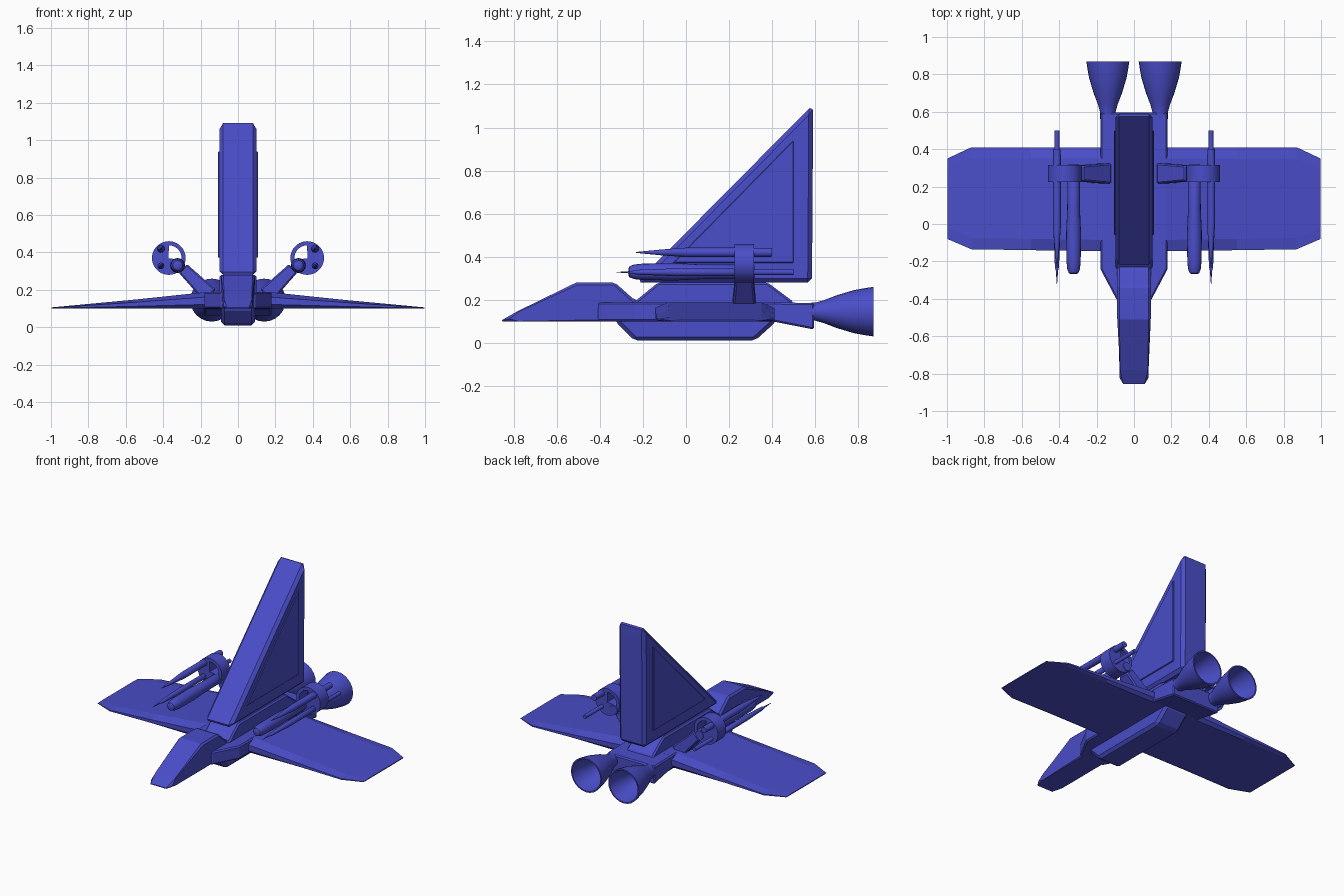
import bpy, bmesh, math
from mathutils import Vector

if "Cube" in bpy.data.objects:
    bpy.data.objects.remove(bpy.data.objects["Cube"])

blue = bpy.data.materials.new("hull blue")
blue.diffuse_color = (0.068, 0.075, 0.58, 1)
blue.use_nodes = True
blue.node_tree.nodes["Principled BSDF"].inputs["Base Color"].default_value = blue.diffuse_color


def finish(name, bm, bevel=0.0, smooth=False):
    bmesh.ops.recalc_face_normals(bm, faces=bm.faces)
    me = bpy.data.meshes.new(name)
    bm.to_mesh(me)
    bm.free()
    me.materials.append(blue)
    ob = bpy.data.objects.new(name, me)
    bpy.context.collection.objects.link(ob)
    if bevel:
        mod = ob.modifiers.new("bevel", "BEVEL")
        mod.width = bevel
        mod.segments = 1
        mod.limit_method = "ANGLE"
    if smooth:
        bpy.context.view_layer.objects.active = ob
        ob.select_set(True)
        bpy.ops.object.shade_smooth_by_angle(angle=math.radians(35))
        ob.select_set(False)
    return ob


def loft(name, rings, closed=False, **kw):
    """Skin rings of equal length; cap the ends unless the loop is closed."""
    bm = bmesh.new()
    vs = [[bm.verts.new(p) for p in r] for r in rings]
    n = len(vs[0])
    pairs = list(zip(vs, vs[1:])) + ([(vs[-1], vs[0])] if closed else [])
    for a, b in pairs:
        for i in range(n):
            bm.faces.new((a[i], a[(i + 1) % n], b[(i + 1) % n], b[i]))
    if not closed:
        bm.faces.new(vs[0])
        bm.faces.new(vs[-1])
    return finish(name, bm, **kw)


def side_prism(name, pts, hw, bevel=0.0):
    """Side profile of (y, z) points widened across x; hw may vary per point."""
    hw = hw if isinstance(hw, list) else [hw] * len(pts)
    return loft(name, [[(s * w, y, z) for (y, z), w in zip(pts, hw)]
                       for s in (-1, 1)], bevel=bevel)


def turned(name, x, z, prof, n=16):
    """Solid turned around an axis along y, profile of (y, radius)."""
    ang = [2 * math.pi * i / n for i in range(n)]
    return loft(name, [[(x + r * math.cos(a), y, z + r * math.sin(a)) for a in ang]
                       for y, r in prof], smooth=True)


# nose with sloping canopy
side_prism("nose", [(-.865, .10), (-.78, .148), (-.51, .28), (-.33, .28),
                    (-.24, .20), (-.15, .19), (-.15, .10), (-.78, .10)],
           [.068, .086, .09, .09, .09, .09, .09, .09], .012)

# body: mid slab, belly, spine and tail
outline = [(.09, -.41), (.18, -.24), (.18, .42), (-.18, .42), (-.18, -.24), (-.09, -.41)]
loft("mid_body", [[(x, y, z) for x, y in outline] for z in (.10, .188)], bevel=.008)
side_prism("belly", [(-.33, .10), (-.24, .01), (.32, .01), (.42, .10), (.42, .14), (-.33, .14)],
           .09, .018)
side_prism("spine", [(-.25, .17), (-.24, .19), (-.13, .28), (.38, .28), (.5, .19), (.5, .17)],
           .10, .012)
side_prism("tail_block", [(.40, .10), (.595, .062), (.595, .185), (.40, .188)], .18, .008)

# tall fin with raised triangular side panels
side_prism("fin", [(-.23, .28), (.588, 1.105), (.59, 1.02), (.585, .28)], .10, .02)
for s, side in ((1, "right"), (-1, "left")):
    tri = [(-.06, .372), (.50, .372), (.50, .942)]
    loft("fin_panel_" + side, [[(s * x, y, z) for y, z in tri] for x in (.09, .107)], bevel=.003)

for s, side in ((1, "right"), (-1, "left")):
    # wing sections from root to tip: x, front y, rear y, top z
    rings = []
    for x, f, r, t in ((.17, -.145, .41, .188), (.55, -.14, .41, .148),
                       (.87, -.135, .41, .118), (.998, -.08, .35, .106)):
        h = t - .10
        rings.append([(s * x, f + .02, .10), (s * x, f, .10 + .25 * h),
                      (s * x, f, .10 + .7 * h), (s * x, f + .06, t),
                      (s * x, r - .06, t), (s * x, r, .10 + .7 * h),
                      (s * x, r, .10 + .25 * h), (s * x, r - .02, .10)])
    loft("wing_" + side, rings)

    # hollow engine nozzle
    turned("nozzle_" + side, s * .14, .145,
           [(.55, .04), (.60, .042), (.64, .053), (.70, .076), (.78, .10), (.83, .109),
            (.87, .115), (.87, .106), (.78, .09), (.70, .062), (.66, .045)], 24)

    # slanted pylon carrying the weapon ring
    a, b = Vector((s * .15, 0, .17)), Vector((s * .295, 0, .315))
    side_dir = Vector((s * .7, 0, -.7))
    rings = []
    for c, w, y0, y1 in ((a, .045, .215, .325), (b, .032, .23, .312)):
        rings.append([c + side_dir * (k * w) + Vector((0, y, 0))
                      for k, y in ((-1, y0), (1, y0), (1, y1), (-1, y1))])
    loft("pylon_" + side, rings, bevel=.008)

    # weapon ring: outer hoop, thick where the weapons sit, open at upper inner side
    cx, cz, rings = .37, .37, []
    for i in range(36):
        t = 2 * math.pi * i / 36
        d = (math.cos(t), math.sin(t))
        inner = .068 if math.radians(85) < t < math.radians(190) else .003
        rings.append([(s * (cx + d[0] * r), y, cz + d[1] * r)
                      for r, y in ((.09, .225), (.09, .315), (inner, .315), (inner, .225))])
    loft("weapon_ring_" + side, rings, closed=True, smooth=True)

    # blunt cannon pod and two pointed missiles
    turned("cannon_pod_" + side, s * .323, .33,
           [(-.268, .014), (-.262, .026), (-.24, .034), (-.20, .038), (-.05, .040),
            (.08, .034), (.31, .033), (.318, .028)])
    turned("lower_missile_" + side, s * .412, .328,
           [(-.322, .001), (-.25, .006), (-.23, .011), (-.05, .018), (.22, .018),
            (.23, .013), (.50, .013)], 12)
    turned("upper_missile_" + side, s * .412, .42,
           [(-.232, .002), (-.12, .013), (.0, .022), (.22, .022), (.32, .021),
            (.40, .020)], 12)
